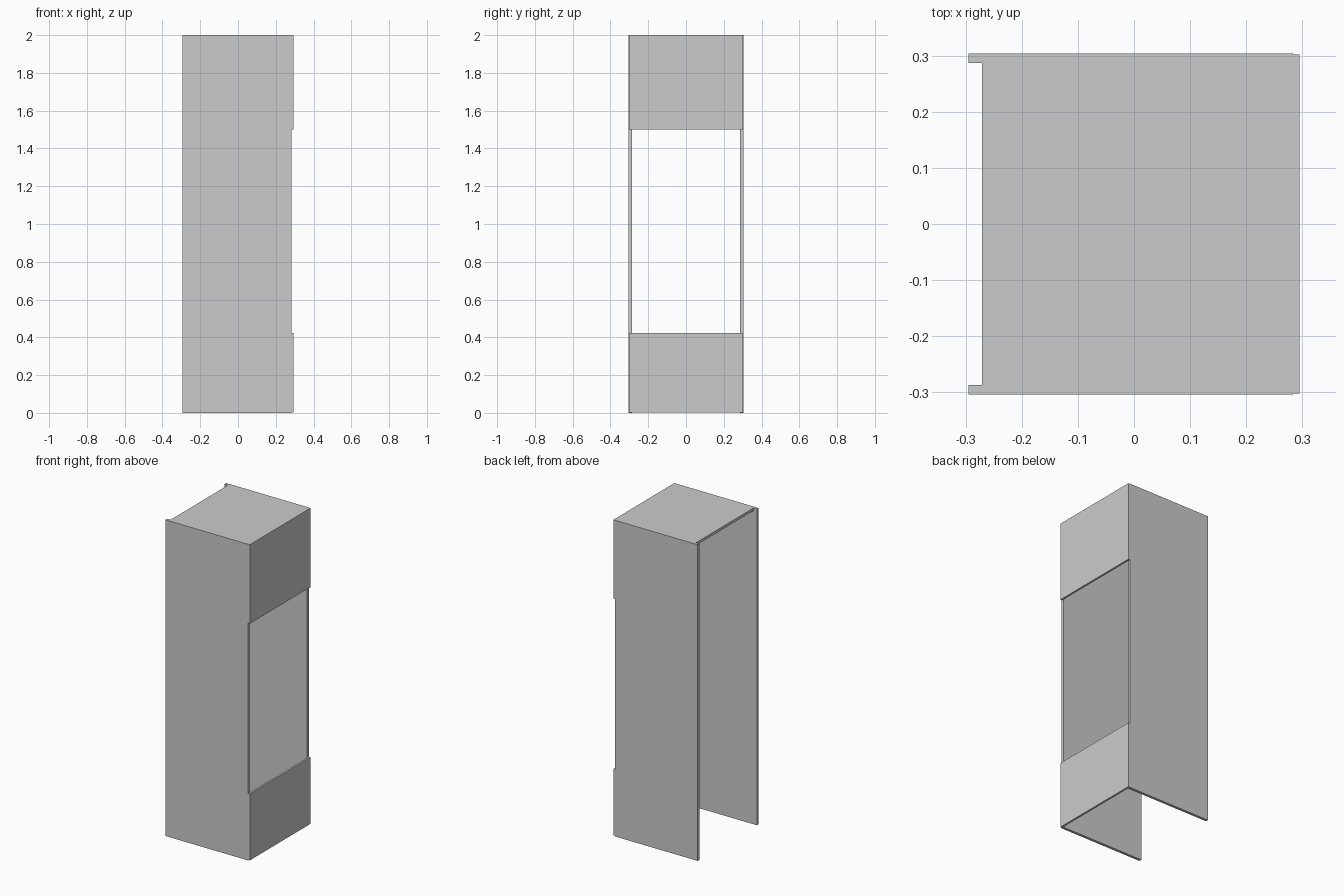
import bpy

if "Cube" in bpy.data.objects:
    bpy.data.objects.remove(bpy.data.objects["Cube"])


def panel(name, x, y, z):
    """Add a box-shaped panel from its min/max extents on each axis."""
    centre = [(a + b) / 2 for a, b in (x, y, z)]
    bpy.ops.mesh.primitive_cube_add(size=1, location=centre)
    ob = bpy.context.object
    ob.name = name
    ob.scale = [b - a for a, b in (x, y, z)]
    bpy.ops.object.transform_apply(location=False, rotation=False, scale=True)
    return ob


INNER, OUTER = 0.287, 0.304    # side panel faces in y
FRONT = 0.283                  # where the face panels meet the sides

# Tall side panels
for name, s in (("left_side_panel", -1), ("right_side_panel", 1)):
    panel(name, (-0.295, FRONT), sorted((s * INNER, s * OUTER)), (0, 2))

# Top board, set in from the open back
panel("top_board", (-0.271, FRONT), (-INNER, INNER), (1.983, 2))

# Face panels above and below the opening
panel("upper_face_panel", (FRONT, 0.295), (-0.302, 0.302), (1.5, 2))
panel("lower_face_panel", (FRONT, 0.295), (-0.302, 0.302), (0.003, 0.424))
